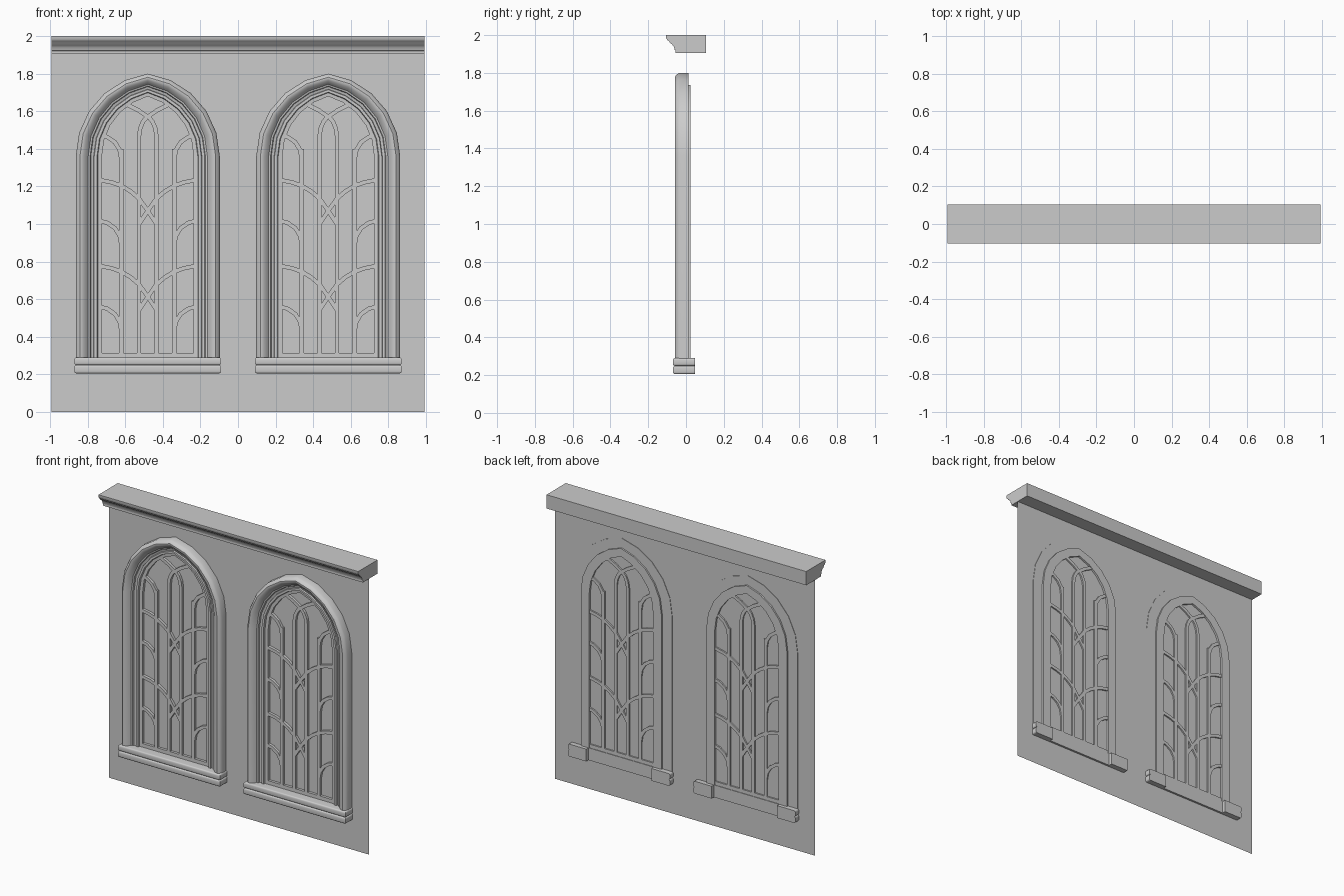
import bpy, bmesh
from math import sin, cos, acos, radians
from mathutils import Vector

if "Cube" in bpy.data.objects:
    bpy.data.objects.remove(bpy.data.objects["Cube"])

WINDOW_X = (-0.48, 0.48)
WALL_Y = 0.01
SPRING = 1.36


def finish(bm, name, smooth=False):
    bmesh.ops.recalc_face_normals(bm, faces=bm.faces)
    mesh = bpy.data.meshes.new(name)
    bm.to_mesh(mesh)
    bm.free()
    ob = bpy.data.objects.new(name, mesh)
    bpy.context.collection.objects.link(ob)
    if smooth:
        bpy.ops.object.select_all(action='DESELECT')
        bpy.context.view_layer.objects.active = ob
        ob.select_set(True)
        bpy.ops.object.shade_smooth_by_angle(angle=radians(35))
    return ob


def prism(bm, outline, offset):
    """Extrude a closed outline of 3D points by an offset vector."""
    face = bm.faces.new([bm.verts.new(p) for p in outline])
    ext = bmesh.ops.extrude_face_region(bm, geom=[face])
    verts = [g for g in ext['geom'] if isinstance(g, bmesh.types.BMVert)]
    bmesh.ops.translate(bm, verts=verts, vec=offset)


def loft(bm, rings):
    """Skin closed rings of points and cap both ends."""
    rows = [[bm.verts.new(p) for p in r] for r in rings]
    n = len(rows[0])
    for a, b in zip(rows, rows[1:]):
        for i in range(n):
            j = (i + 1) % n
            bm.faces.new((a[i], a[j], b[j], b[i]))
    bm.faces.new(rows[0])
    bm.faces.new(rows[-1])


def arch(d, steps=5):
    """Pointed arch outline (x, z), inset by d, from left foot to right foot."""
    a, h = 0.383 - d, 0.44 - 0.87 * d
    r = (h * h + a * a) / (2 * a)
    end = acos((r - a) / r)
    right = [(a - r + r * cos(end * i / steps), SPRING + r * sin(end * i / steps))
             for i in range(steps + 1)]
    right = [(a, 0.27)] + right
    return [(-x, z) for x, z in right] + right[-2::-1]


def ribbon(bm, pts, width=0.022, y0=-0.008, y1=0.02):
    """Flat bar of rectangular section following a path of (x, z) points."""
    pts = [Vector(p) for p in pts]
    rings = []
    for i, p in enumerate(pts):
        t0 = (p - pts[i - 1]).normalized() if i else None
        t1 = (pts[i + 1] - p).normalized() if i < len(pts) - 1 else None
        t = ((t0 or t1) + (t1 or t0)).normalized()
        half = width / 2 / max(t.dot(t1 or t0), 0.5)
        n = Vector((-t.y, t.x)) * half
        a, b = p + n, p - n
        rings.append([(a.x, y0, a.y), (a.x, y1, a.y), (b.x, y1, b.y), (b.x, y0, b.y)])
    loft(bm, rings)


# Wall sheet, which also closes the panes
bm = bmesh.new()
bm.faces.new([bm.verts.new((x, WALL_Y, z)) for x, z in
              ((-0.993, 0), (0.993, 0), (0.993, 1.95), (-0.993, 1.95))])
finish(bm, "wall")

# Cornice
cornice = [(-.105, 2), (-.105, 1.983), (-.098, 1.973), (-.09, 1.968), (-.085, 1.958),
           (-.073, 1.95), (-.064, 1.938), (-.06, 1.922), (-.055, 1.92),
           (-.055, 1.905), (.105, 1.905), (.105, 2)]
bm = bmesh.new()
prism(bm, [(-0.993, y, z) for y, z in cornice], (1.986, 0, 0))
finish(bm, "cornice", True)

# Frame section: inset from the outer edge, depth
frame = [(0, .013), (0, -.035), (.008, -.048), (.022, -.058), (.03, -.058),
         (.042, -.052), (.055, -.042), (.066, -.028), (.076, -.026),
         (.08, -.016), (.095, -.012), (.098, -.022), (.113, -.022), (.117, -.01),
         (.139, -.008), (.139, .024), (.075, .024), (.075, .013)]

# Half of the tracery as (x, z) paths, mirrored below
half_bars = [
    [(.046, .29), (.046, 1.47), (.04, 1.51), (.025, 1.545), (0, 1.575)],
    [(.141, .29), (.141, 1.40)],
    [(0, 1.57), (.05, 1.605), (.11, 1.635)],
]
for k in range(3):
    z = 1.475 - 0.457 * k
    half_bars.append([(.26, z), (.215, z - .012), (.175, z - .04),
                      (.15, z - .08), (.141, z - .13)])
for k in range(2):
    z = 1.235 - 0.457 * k
    half_bars.append([(.26, z), (.19, z - .014), (.14, z - .032), (.09, z - .062),
                      (.046, z - .1), (0, z - .165), (-.046, z - .235)])

for side, cx in zip(("left", "right"), WINDOW_X):
    # Moulded arched frame
    outlines = [arch(d) for d, y in frame]
    bm = bmesh.new()
    loft(bm, [[(cx + o[i][0], y, o[i][1]) for o, (d, y) in zip(outlines, frame)]
              for i in range(len(outlines[0]))])
    finish(bm, side + "_window_frame", True)

    # Tracery bars and bottom rail
    bm = bmesh.new()
    for path in half_bars:
        for s in (-1, 1):
            ribbon(bm, [(cx + s * x, z) for x, z in path])
    ribbon(bm, [(cx - .25, .3), (cx + .25, .3)], 0.03)
    finish(bm, side + "_window_tracery")

    # Sill: two rounded courses, notched at the back behind the opening
    for part, z0, z1 in (("lower", .205, .249), ("upper", .249, .29)):
        plan = [(-.39, -.069), (.39, -.069), (.39, .048), (.25, .048),
                (.25, .024), (-.25, .024), (-.25, .048), (-.39, .048)]
        bm = bmesh.new()
        prism(bm, [(cx + x, y, z0) for x, y in plan], (0, 0, z1 - z0))
        rim = [e for e in bm.edges
               if abs(e.verts[0].co.z - e.verts[1].co.z) < 1e-5
               and (all(v.co.y < -.06 for v in e.verts)
                    or all(abs(v.co.x - cx) > .38 for v in e.verts))]
        bmesh.ops.bevel(bm, geom=rim, offset=0.011, segments=3, profile=0.5,
                        affect='EDGES')
        finish(bm, f"{side}_sill_{part}", True)
